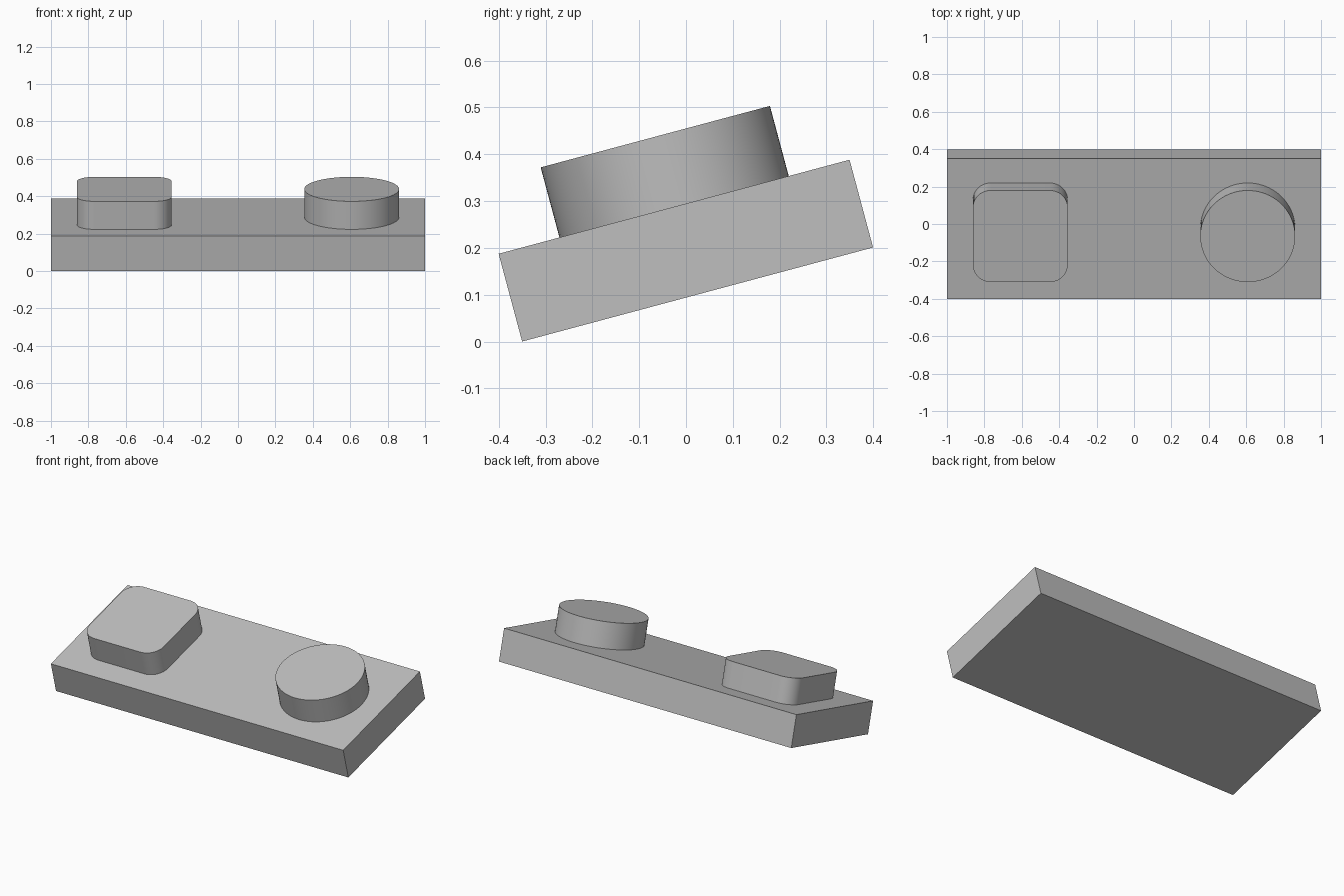
import bpy, bmesh, math
from mathutils import Matrix

if "Cube" in bpy.data.objects:
    bpy.data.objects.remove(bpy.data.objects["Cube"])

TILT = math.radians(15)
LENGTH, DEPTH, THICK = 2.0, 0.776, 0.194
PAD, PAD_H, PAD_X, CORNER = 0.507, 0.155, 0.608, 0.095

grey = bpy.data.materials.new("light grey")
grey.diffuse_color = (0.52, 0.52, 0.52, 1)
grey.use_nodes = True
grey.node_tree.nodes["Principled BSDF"].inputs["Base Color"].default_value = grey.diffuse_color

# Tilted frame: origin on the front lower edge of the slab, y running up the slope
frame = Matrix.Translation((0, -0.35, 0)) @ Matrix.Rotation(TILT, 4, 'X')


def rounded_square(size, radius, steps):
    """Outline of a square with rounded corners; radius = size / 2 gives a circle."""
    c = size / 2 - radius
    pts = []
    for q, (sx, sy) in enumerate([(1, 1), (-1, 1), (-1, -1), (1, -1)]):
        last = steps if c < 1e-6 else steps + 1
        for i in range(last):
            a = math.radians(90 * (q + i / steps))
            pts.append((sx * c + radius * math.cos(a), sy * c + radius * math.sin(a)))
    return pts


def prism(name, outline, x, z, height):
    """Extrude an outline along the slab normal."""
    bm = bmesh.new()
    face = bm.faces.new([bm.verts.new((px + x, py + DEPTH / 2, z)) for px, py in outline])
    top = bmesh.ops.extrude_face_region(bm, geom=[face])["geom"]
    bmesh.ops.translate(bm, vec=(0, 0, height),
                        verts=[v for v in top if isinstance(v, bmesh.types.BMVert)])
    bmesh.ops.recalc_face_normals(bm, faces=bm.faces[:])
    bm.transform(frame)
    mesh = bpy.data.meshes.new(name)
    bm.to_mesh(mesh)
    bm.free()
    mesh.materials.append(grey)
    ob = bpy.data.objects.new(name, mesh)
    bpy.context.collection.objects.link(ob)
    bpy.ops.object.select_all(action='DESELECT')
    ob.select_set(True)
    bpy.context.view_layer.objects.active = ob
    bpy.ops.object.shade_smooth_by_angle(angle=math.radians(30))
    return ob


# Slab
hx, hy = LENGTH / 2, DEPTH / 2
prism("base_slab", [(-hx, -hy), (hx, -hy), (hx, hy), (-hx, hy)], 0, 0, THICK)

# Raised pads
prism("square_pad", rounded_square(PAD, CORNER, 12), -PAD_X, THICK, PAD_H)
prism("round_pad", rounded_square(PAD, PAD / 2, 20), PAD_X, THICK, PAD_H)
